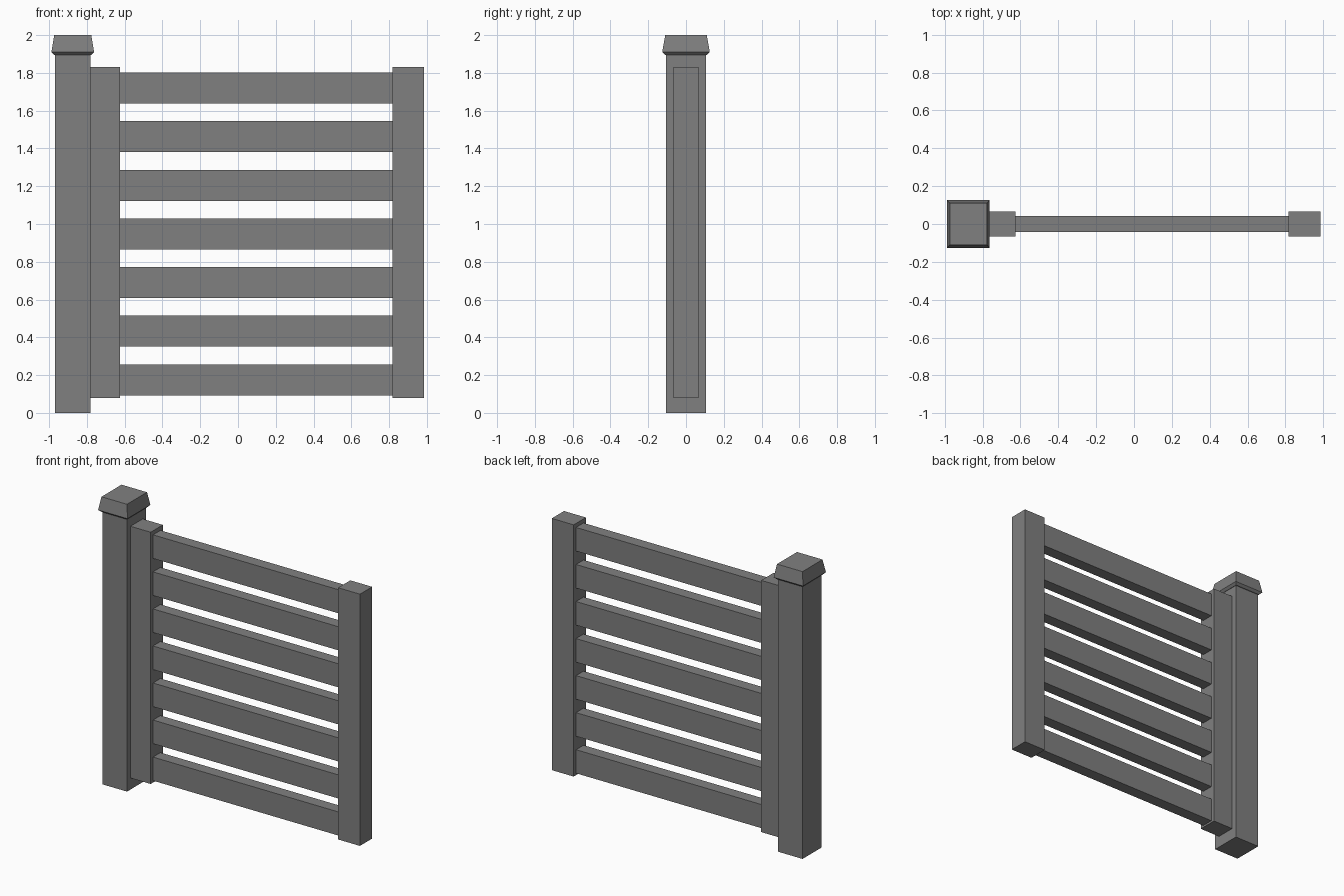
import bpy, bmesh

old = bpy.data.objects.get("Cube")
if old:
    bpy.data.objects.remove(old, do_unlink=True)

grey = bpy.data.materials.new("grey_paint")
grey.use_nodes = True
colour = (0.216, 0.216, 0.216, 1)
grey.diffuse_color = colour
grey.node_tree.nodes["Principled BSDF"].inputs["Base Color"].default_value = colour


def stack(name, x, levels):
    """Closed rectangular solid through levels of (half width, half depth, z)."""
    bm = bmesh.new()
    rings = [[bm.verts.new((x + sx * w, sy * d, z))
              for sx, sy in ((-1, -1), (1, -1), (1, 1), (-1, 1))]
             for w, d, z in levels]
    bm.faces.new(rings[0][::-1])
    bm.faces.new(rings[-1])
    for low, high in zip(rings, rings[1:]):
        for i in range(4):
            j = (i + 1) % 4
            bm.faces.new((low[i], low[j], high[j], high[i]))
    mesh = bpy.data.meshes.new(name)
    bm.to_mesh(mesh)
    bm.free()
    mesh.materials.append(grey)
    obj = bpy.data.objects.new(name, mesh)
    bpy.context.collection.objects.link(obj)
    return obj


def box(name, x0, x1, depth, z0, z1):
    half = (x1 - x0) / 2
    return stack(name, (x0 + x1) / 2, [(half, depth, z0), (half, depth, z1)])


# Hinge post with its flared, flat-topped cap
box("post", -0.97, -0.78, 0.105, 0, 1.895)
stack("post_cap", -0.875, [(0.098, 0.11, 1.895), (0.113, 0.126, 1.91), (0.098, 0.11, 2.0)])

# Upright stiles of the gate
box("right_stile", -0.78, -0.625, 0.067, 0.08, 1.83)
box("left_stile", 0.817, 0.985, 0.067, 0.08, 1.83)

# Evenly spaced horizontal slats
for i in range(7):
    z = 0.175 + i * 0.2575
    box(f"slat_{i + 1}", -0.625, 0.817, 0.041, z - 0.082, z + 0.082)
